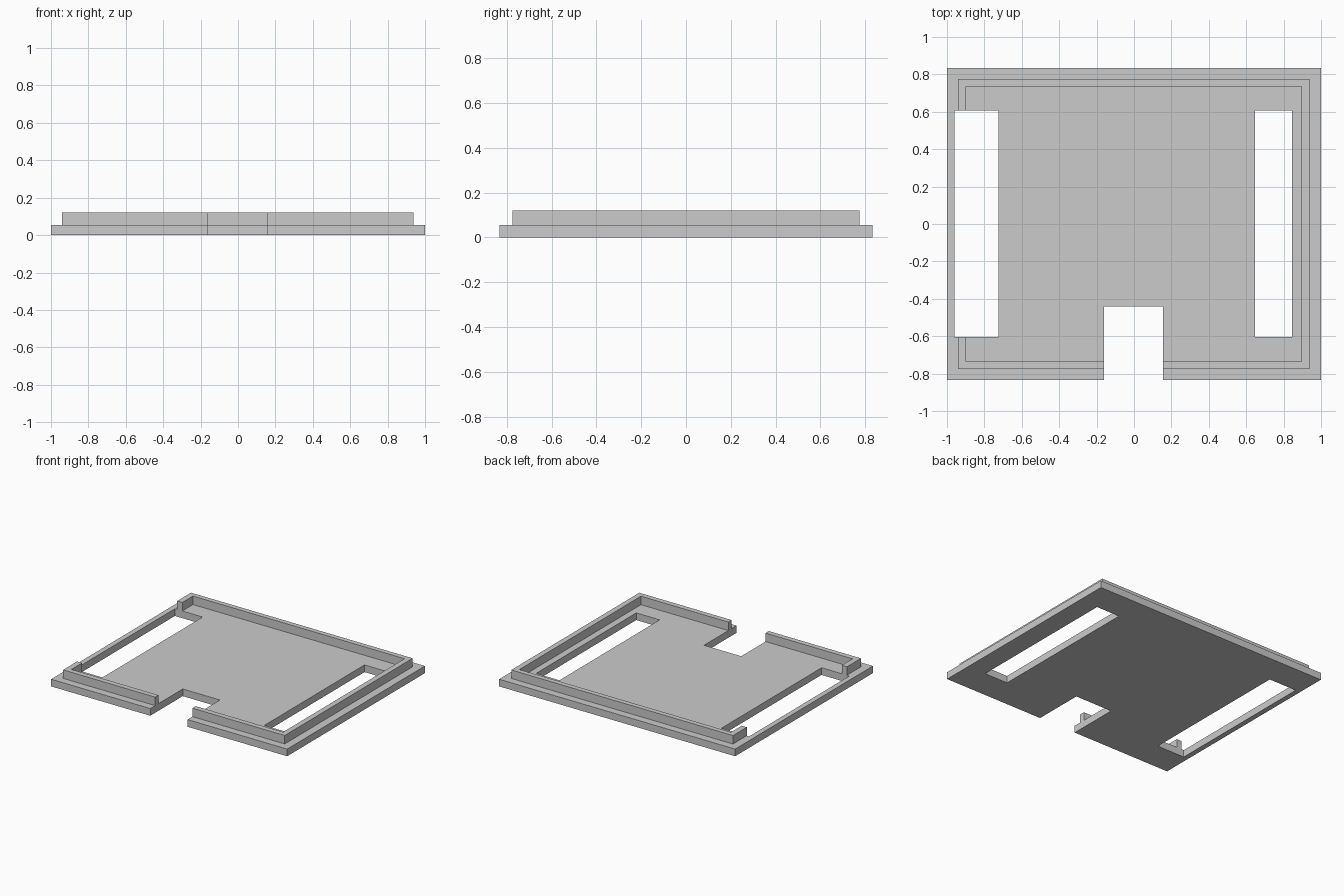
import bpy
from mathutils import Vector

default = bpy.data.objects.get("Cube")
if default:
    bpy.data.objects.remove(default, do_unlink=True)

BASE_TOP, RIM_TOP = 0.055, 0.12

grey = bpy.data.materials.new("plain_grey")
grey.use_nodes = True
colour = (0.6, 0.6, 0.6, 1)
grey.diffuse_color = colour
grey.node_tree.nodes["Principled BSDF"].inputs["Base Color"].default_value = colour


def box(name, low, high):
    """Axis-aligned box between two corners."""
    low, high = Vector(low), Vector(high)
    bpy.ops.mesh.primitive_cube_add(size=1, location=(low + high) / 2)
    obj = bpy.context.object
    obj.name = name
    obj.scale = high - low
    bpy.ops.object.transform_apply(location=True, rotation=False, scale=True)
    obj.data.materials.append(grey)
    return obj


def combine(target, tool, operation):
    """Apply a boolean and discard the tool object."""
    mod = target.modifiers.new(tool.name, 'BOOLEAN')
    mod.operation = operation
    mod.solver = 'EXACT'
    mod.object = tool
    bpy.context.view_layer.objects.active = target
    bpy.ops.object.modifier_apply(modifier=mod.name)
    bpy.data.objects.remove(tool, do_unlink=True)


# Flat base plate
cover = box("cover_plate", (-1, -0.833, 0), (1, 0.833, BASE_TOP))

# Thin raised rim, set in from the edge
rim = box("rim", (-0.94, -0.774, BASE_TOP / 2), (0.938, 0.774, RIM_TOP))
inside = box("rim_inside", (-0.897, -0.734, -0.1), (0.896, 0.736, 0.3))
combine(rim, inside, 'DIFFERENCE')
combine(cover, rim, 'UNION')

# Two side slots and the front notch, cut through plate and rim
openings = {
    "right_slot": (-0.96, -0.605, -0.725, 0.607),
    "left_slot": (0.647, -0.605, 0.845, 0.607),
    "front_notch": (-0.16, -1, 0.155, -0.44),
}
for name, (x0, y0, x1, y1) in openings.items():
    combine(cover, box(name, (x0, y0, -0.1), (x1, y1, 0.3)), 'DIFFERENCE')

# One material throughout, flat faces
cover.data.materials.clear()
cover.data.materials.append(grey)
for face in cover.data.polygons:
    face.material_index = 0
    face.use_smooth = False
